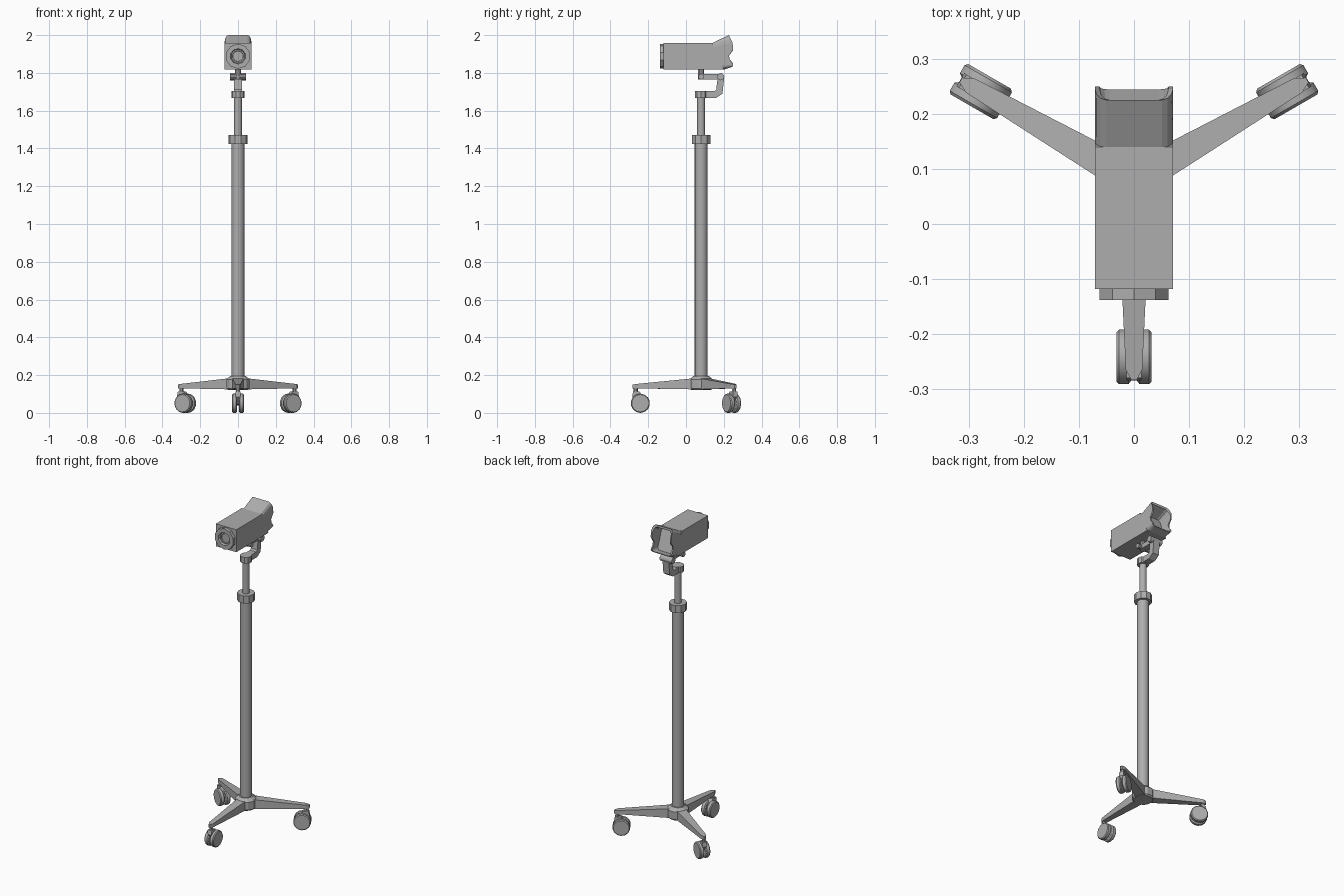
import bpy, bmesh, math
from mathutils import Vector, Matrix

cube = bpy.data.objects.get("Cube")
if cube:
    bpy.data.objects.remove(cube, do_unlink=True)

grey = bpy.data.materials.new("neutral_grey")
grey.use_nodes = True
GREY = (0.42, 0.42, 0.42, 1)
grey.diffuse_color = GREY
grey.node_tree.nodes["Principled BSDF"].inputs["Base Color"].default_value = GREY

POLE_Y = 0.08
LENS_Z = 1.888


def loft(name, loops, matrix=None, caps=True, smooth=False):
    """Skin a row of equal-length point loops."""
    bm = bmesh.new()
    rings = [[bm.verts.new(p) for p in loop] for loop in loops]
    n = len(rings[0])
    for a, b in zip(rings, rings[1:]):
        for i in range(n):
            j = (i + 1) % n
            bm.faces.new((a[i], a[j], b[j], b[i]))
    if caps:
        bm.faces.new(rings[0])
        bm.faces.new(rings[-1])
    bmesh.ops.recalc_face_normals(bm, faces=bm.faces)
    mesh = bpy.data.meshes.new(name)
    bm.to_mesh(mesh)
    bm.free()
    mesh.materials.append(grey)
    obj = bpy.data.objects.new(name, mesh)
    bpy.context.collection.objects.link(obj)
    if matrix:
        mesh.transform(matrix)
    if smooth:
        bpy.ops.object.select_all(action='DESELECT')
        obj.select_set(True)
        bpy.context.view_layer.objects.active = obj
        bpy.ops.object.shade_smooth_by_angle(angle=math.radians(35))
    return obj


def turned(name, profile, sides, matrix, phase=0.0, smooth=False):
    """Revolve (radius, height) points around local z."""
    angles = [phase + math.tau * i / sides for i in range(sides)]
    loops = [[(r * math.cos(a), r * math.sin(a), h) for a in angles] for r, h in profile]
    return loft(name, loops, matrix, smooth=smooth)


def side_prism(name, outline, half, matrix=None):
    """Extrude a (y, z) outline across x."""
    return loft(name, [[(x, y, z) for y, z in outline] for x in (-half, half)], matrix)


def box(name, x, y, z, matrix=None):
    return loft(name, [[(x[0], y[0], h), (x[1], y[0], h), (x[1], y[1], h), (x[0], y[1], h)]
                       for h in z], matrix)


# Telescopic pole, collars and hub
pole = Matrix.Translation((0, POLE_Y, 0))
turned("hub", [(0.055, 0.122), (0.063, 0.13), (0.063, 0.178), (0.042, 0.196)], 12, pole, math.pi / 12)
turned("lower_tube", [(0.034, 0.19), (0.034, 1.43)], 16, pole, smooth=True)
turned("pole_collar", [(0.051, 1.423), (0.051, 1.47)], 10, pole)
turned("upper_tube", [(0.021, 1.465), (0.021, 1.672)], 16, pole, smooth=True)
turned("top_collar", [(0.035, 1.667), (0.035, 1.705)], 10, pole)

# Bent neck, hinge and mount
side_prism("neck_bracket", [(0.085, 1.668), (0.16, 1.668), (0.193, 1.69), (0.202, 1.77),
                            (0.167, 1.77), (0.16, 1.712), (0.15, 1.703), (0.085, 1.703)], 0.022)
across = Matrix.Rotation(math.pi / 2, 4, 'Y')
turned("hinge_pin", [(0.019, -0.042), (0.019, 0.042)], 12,
       Matrix.Translation((0, 0.184, 1.78)) @ across)
box("tilt_arm", (-0.018, 0.018), (0.07, 0.184), (1.766, 1.795))
turned("mount_post", [(0.016, 1.764), (0.016, 1.82)], 10, pole)
turned("mount_knob", [(0.015, -0.042), (0.015, 0.042)], 10,
       Matrix.Translation((0, POLE_Y, 1.78)) @ across)

# Camera housing
side_prism("camera_body", [(-0.118, 1.817), (-0.118, 1.958), (0.14, 1.958), (0.2, 1.817)], 0.071)

# Lens ring with a recessed glass
forward = Matrix.Translation((0, -0.118, LENS_Z)) @ Matrix.Rotation(math.pi / 2, 4, 'X')
turned("lens_ring", [(0.066, -0.004), (0.066, 0.02), (0.041, 0.02), (0.037, 0.008),
                     (0.03, 0.008), (0.028, 0.004)], 10, forward, math.pi / 2)

# Flared viewing hood: a rounded loop swept to a scalloped rim
RIM = [(0, 0.245, 1.832), (0.17, 0.25, 1.845), (0.38, 0.23, 1.872), (0.52, 0.228, 1.892),
       (0.7, 0.25, 1.925), (0.82, 0.25, 1.955), (1, 0.226, 2.0)]


def rim_point(t):
    for (t0, y0, z0), (t1, y1, z1) in zip(RIM, RIM[1:]):
        if t <= t1 + 1e-6:
            f = (t - t0) / (t1 - t0)
            return y0 + f * (y1 - y0), z0 + f * (z1 - z0)
    return RIM[-1][1:]


right_side = []
for k in range(4):
    a = math.pi / 6 * k
    right_side.append((0.051 + 0.02 * math.sin(a), 0.15 - 0.15 * math.cos(a)))
right_side += [(0.071, t) for t in (0.27, 0.38, 0.45, 0.52, 0.61, 0.7)]
for k in range(4):
    a = math.pi / 6 * k
    right_side.append((0.051 + 0.02 * math.cos(a), 0.85 + 0.15 * math.sin(a)))
section = right_side + [(-x, t) for x, t in reversed(right_side)]


def hood_loop(reach, shrink):
    loop = []
    for x, t in section:
        tt = 0.5 + (t - 0.5) * shrink
        base = Vector((0.2 - 0.06 * tt, 1.817 + 0.141 * tt))
        y, z = base.lerp(Vector(rim_point(tt)), reach)
        if reach == 1:
            y = rim_point(t)[0]
        loop.append((x * shrink, y, z))
    return loop


loft("viewing_hood", [hood_loop(0, 1), hood_loop(1, 1), hood_loop(1, 0.88), hood_loop(0.1, 0.84)])

# Three legs with twin-wheel casters
for name, angle in (("front", 0), ("back_left", 120), ("back_right", 240)):
    m = pole @ Matrix.Rotation(math.radians(angle), 4, 'Z')

    # Tapered leg with a blunt point
    outline = [(0.03, -0.03, 0.184), (0.015, -0.345, 0.153), (0.005, -0.364, 0.15)]
    outline += [(-x, y, z) for x, y, z in reversed(outline)]
    floor = [(x, y, 0.124 + 0.006 * min(1, -y / 0.34)) for x, y, z in outline]
    loft(name + "_leg", [floor, outline], m)

    # Swivel stem and fork
    turned(name + "_caster_stem", [(0.011, 0.1), (0.011, 0.135)], 8,
           m @ Matrix.Translation((0, -0.346, 0)))
    side_prism(name + "_caster_fork", [(-0.365, 0.085), (-0.36, 0.112), (-0.325, 0.112),
                                       (-0.29, 0.06), (-0.31, 0.04), (-0.335, 0.045)], 0.014, m)

    # Wheels
    for side, sign in (("left", 1), ("right", -1)):
        axle = m @ Matrix.Translation((0, -0.322, 0.051)) @ Matrix.Rotation(sign * math.pi / 2, 4, 'Y')
        turned(f"{name}_{side}_wheel", [(0.044, 0.005), (0.051, 0.01), (0.051, 0.027), (0.046, 0.032)],
               14, axle, smooth=True)
